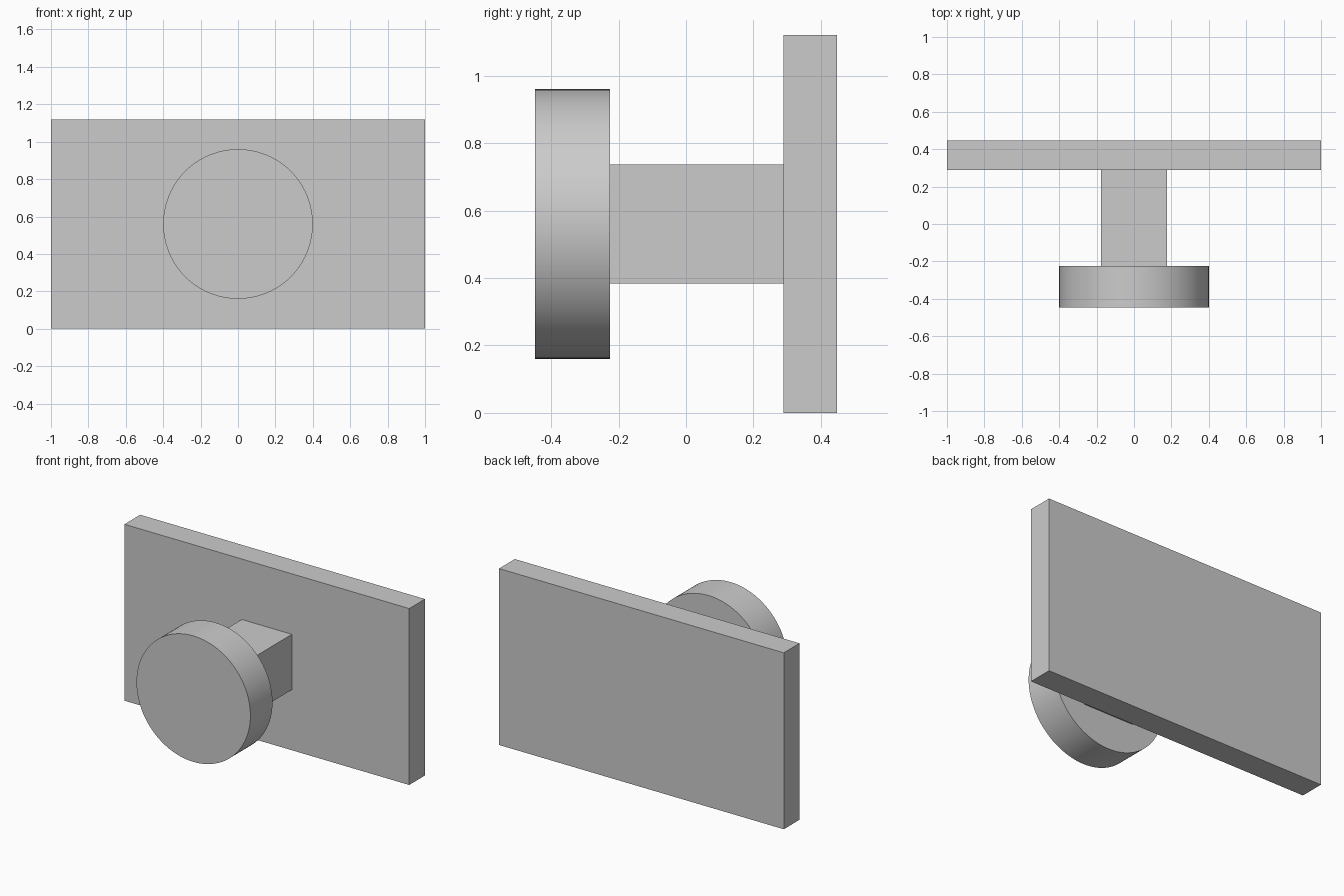
import bpy
import math

cube = bpy.data.objects.get("Cube")
if cube:
    bpy.data.objects.remove(cube, do_unlink=True)

COLOUR = (0.6, 0.6, 0.6, 1)
grey = bpy.data.materials.new("light grey")
grey.use_nodes = True
grey.diffuse_color = COLOUR
grey.node_tree.nodes["Principled BSDF"].inputs["Base Color"].default_value = COLOUR

MID_Z = 0.56
FRONT, DISC_BACK, PLATE_FRONT, BACK = -0.447, -0.225, 0.289, 0.447


def finish(name):
    obj = bpy.context.object
    obj.name = name
    obj.data.materials.append(grey)
    bpy.ops.object.transform_apply(location=False, rotation=True, scale=True)
    return obj


def box(name, width, height, y0, y1):
    bpy.ops.mesh.primitive_cube_add(size=1, location=(0, (y0 + y1) / 2, MID_Z))
    bpy.context.object.scale = (width, y1 - y0, height)
    return finish(name)


# Flat back plate and the square stem that stands out from it
box("back_plate", 2, 2 * MID_Z, PLATE_FRONT, BACK)
box("square_stem", 0.352, 0.352, DISC_BACK, PLATE_FRONT)

# Round front disc, smooth around its rim
bpy.ops.mesh.primitive_cylinder_add(
    vertices=96, radius=0.4, depth=DISC_BACK - FRONT,
    location=(0, (FRONT + DISC_BACK) / 2, MID_Z), rotation=(math.pi / 2, 0, 0))
finish("front_disc")
bpy.ops.object.shade_smooth_by_angle(angle=math.radians(30))
